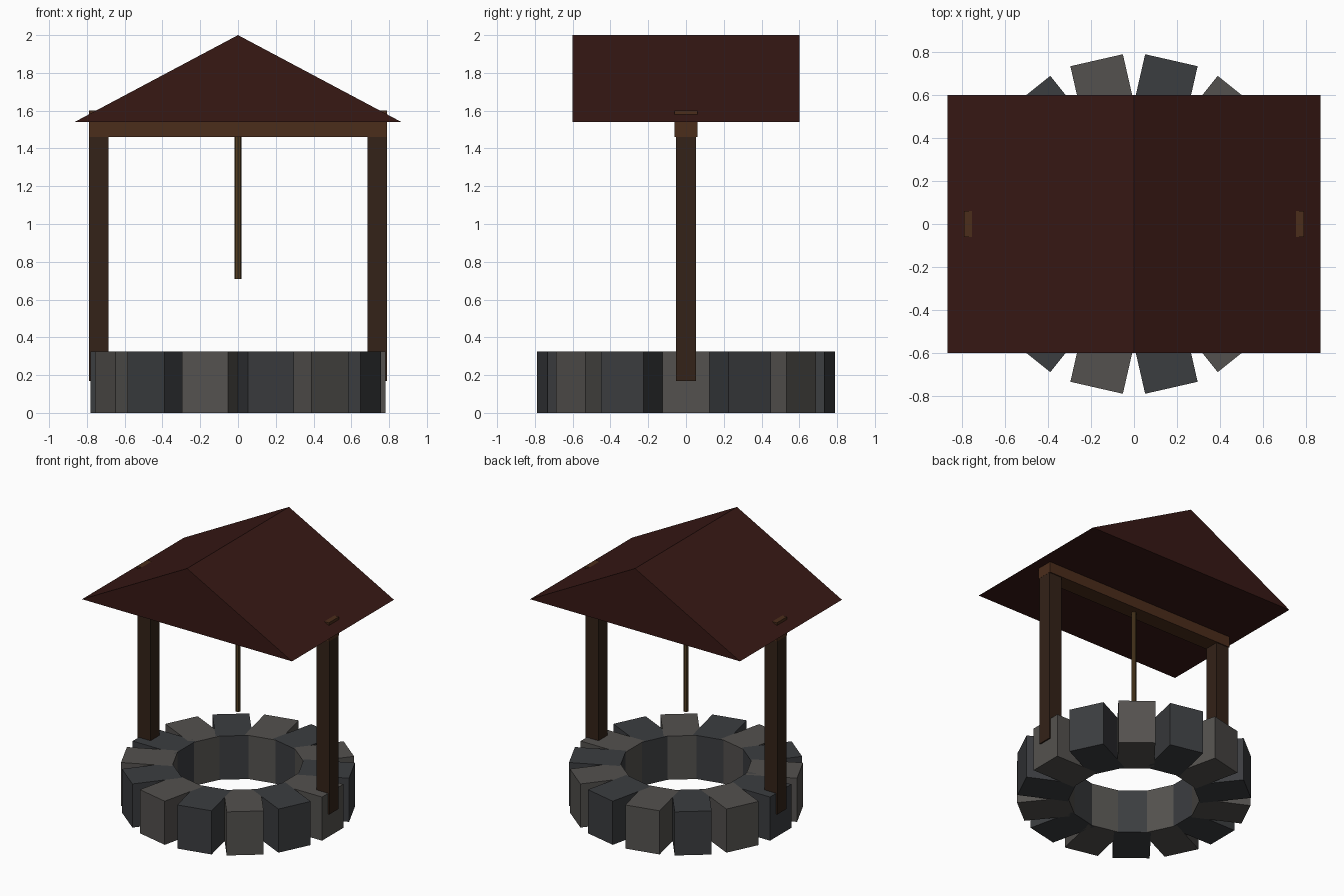
import bpy, bmesh
from math import cos, sin, tau
from mathutils import Matrix

if "Cube" in bpy.data.objects:
    bpy.data.objects.remove(bpy.data.objects["Cube"])


def material(name, rgb):
    m = bpy.data.materials.new(name)
    m.diffuse_color = (*rgb, 1)
    m.use_nodes = True
    m.node_tree.nodes["Principled BSDF"].inputs["Base Color"].default_value = m.diffuse_color
    return m


LIGHT = material("light_stone", (0.088, 0.083, 0.077))
DARK = material("dark_stone", (0.044, 0.047, 0.051))
POST = material("post_wood", (0.033, 0.016, 0.009))
BEAM = material("beam_wood", (0.070, 0.026, 0.011))
ROPE = material("rope_fibre", (0.088, 0.048, 0.016))
ROOF = material("roof_red", (0.038, 0.009, 0.007))


def finish(name, bm, mat):
    bmesh.ops.recalc_face_normals(bm, faces=bm.faces)
    me = bpy.data.meshes.new(name)
    bm.to_mesh(me)
    bm.free()
    me.materials.append(mat)
    ob = bpy.data.objects.new(name, me)
    bpy.context.collection.objects.link(ob)
    return ob


def box(name, centre, size, mat, angle=0):
    bm = bmesh.new()
    bmesh.ops.create_cube(bm, size=1, matrix=Matrix.Diagonal((*size, 1)))
    ob = finish(name, bm, mat)
    ob.location = centre
    ob.rotation_euler.z = angle
    return ob


# Ring of 14 blocks in alternating greys
N, INNER, OUTER, HEIGHT = 14, 0.43, 0.78, 0.325
mid = (INNER + OUTER) / 2
for i in range(N):
    a = tau * i / N
    box(f"stone_{i + 1}", (mid * cos(a), mid * sin(a), HEIGHT / 2),
        (OUTER - INNER, 0.25, HEIGHT), DARK if i % 2 else LIGHT, a)

# Posts and cross beam
for side, s in (("left", -1), ("right", 1)):
    box(f"{side}_post", (s * 0.737, 0, 0.87), (0.105, 0.105, 1.40), POST)
box("cross_beam", (0, 0, 1.53), (1.58, 0.12, 0.14), BEAM)

# Hanging rope
bm = bmesh.new()
bmesh.ops.create_cone(bm, cap_ends=True, segments=8, radius1=0.018,
                      radius2=0.018, depth=0.8)
finish("rope", bm, ROPE).location = (0, 0, 1.11)

# Gabled roof: triangle profile extruded front to back
bm = bmesh.new()
profile = [(-0.865, 1.54), (0.865, 1.54), (0, 2.0)]
gable = bm.faces.new([bm.verts.new((x, -0.6, z)) for x, z in profile])
ext = bmesh.ops.extrude_face_region(bm, geom=[gable], use_keep_orig=True)
bmesh.ops.translate(bm, vec=(0, 1.2, 0),
                    verts=[v for v in ext["geom"] if isinstance(v, bmesh.types.BMVert)])
finish("roof", bm, ROOF)
